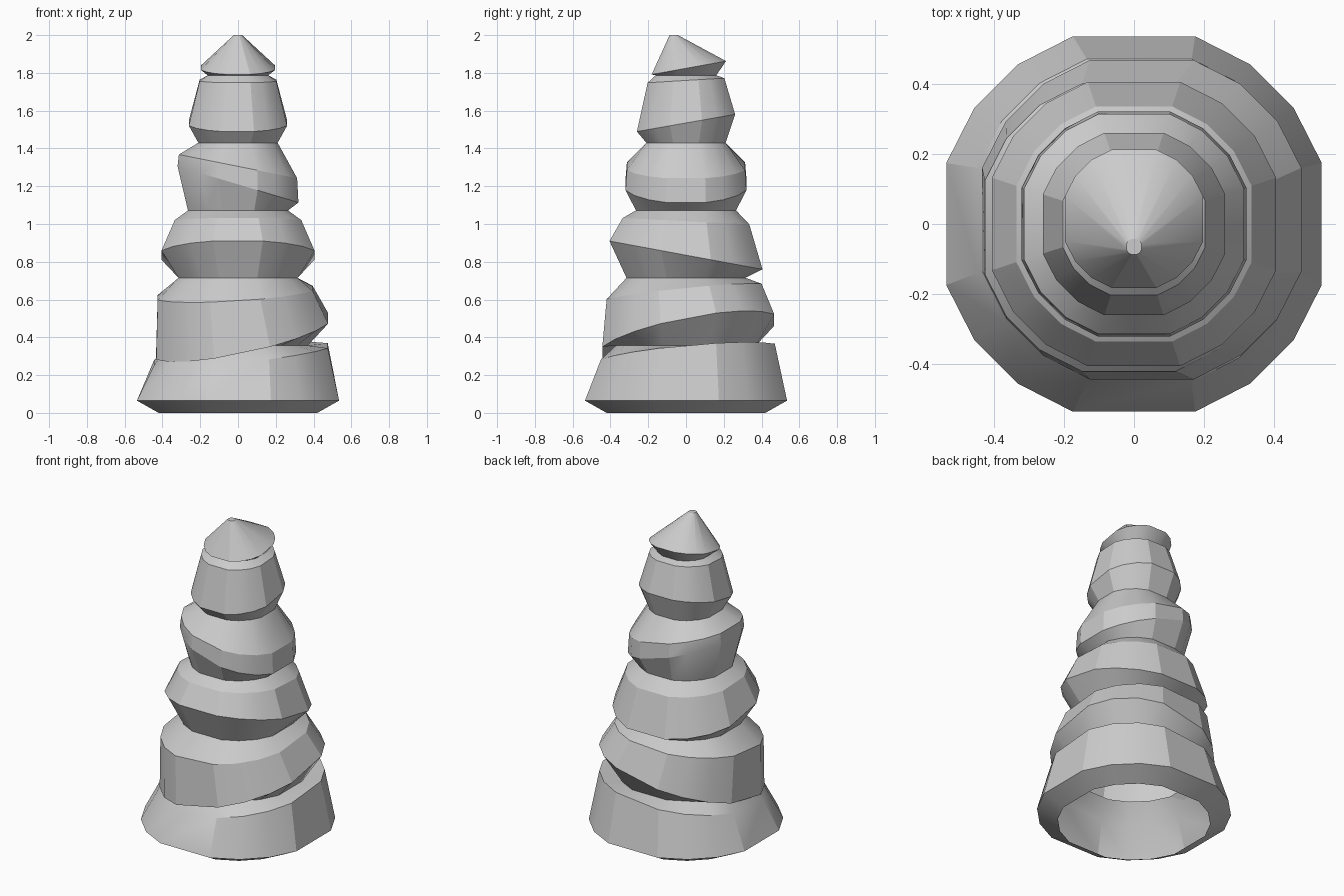
import bpy, bmesh, math

if "Cube" in bpy.data.objects:
    bpy.data.objects.remove(bpy.data.objects["Cube"])

# Cross-section: 20-gon with the four axis corners cut away (16 sides)
ANGLES = [math.radians(a) for a in range(0, 360, 18) if a % 90]
APOTHEM = math.cos(math.radians(18))


def ring(bm, half, z, tilt_x=0, tilt_y=0, cx=0, cy=0):
    """Ring of given half-width whose plane tilts by tilt_x / tilt_y."""
    r = half / APOTHEM
    verts = []
    for a in ANGLES:
        x, y = r * math.cos(a), r * math.sin(a)
        verts.append(bm.verts.new((x + cx, y + cy, z + tilt_x * x + tilt_y * y)))
    return verts


def tier(name, rings, capped=False):
    """Skin a stack of tilted rings into one tier."""
    bm = bmesh.new()
    loops = [ring(bm, *spec) for spec in rings]
    n = len(ANGLES)
    for lo, hi in zip(loops, loops[1:]):
        for i in range(n):
            j = (i + 1) % n
            bm.faces.new((lo[i], lo[j], hi[j], hi[i]))
    if capped:
        bm.faces.new(loops[-1])
    mesh = bpy.data.meshes.new(name)
    bm.to_mesh(mesh)
    bm.free()
    obj = bpy.data.objects.new(name, mesh)
    bpy.context.collection.objects.link(obj)
    bpy.ops.object.select_all(action='DESELECT')
    obj.select_set(True)
    bpy.context.view_layer.objects.active = obj
    bpy.ops.object.shade_smooth_by_angle(angle=math.radians(22))
    return obj


# Each ring: half-width, height, tilt in x, tilt in y, centre x, centre y
tier("base_tier", [
    (0.42, 0.0),
    (0.535, 0.065),
    (0.46, 0.31, 0.10, 0.09, 0.015, 0.01),
    (0.37, 0.357)])

tier("second_tier", [
    (0.37, 0.357),
    (0.455, 0.405, 0.21, 0.19, 0.022, 0.012),
    (0.41, 0.635, 0.06, 0.10, -0.015, -0.01),
    (0.315, 0.715)])

tier("third_tier", [
    (0.315, 0.715),
    (0.405, 0.835, 0, -0.185),
    (0.335, 1.015, 0, -0.05),
    (0.265, 1.072)])

tier("fourth_tier", [
    (0.265, 1.072),
    (0.32, 1.21, -0.30, 0),
    (0.313, 1.305, -0.20, 0),
    (0.21, 1.43)])

tier("fifth_tier", [
    (0.21, 1.43),
    (0.26, 1.535, 0, 0.175),
    (0.203, 1.76, 0, 0.06),
    (0.16, 1.787)])

# Leaning pointed cap
tier("cap", [
    (0.16, 1.787),
    (0.197, 1.827, 0, 0.18, 0, 0.015),
    (0.022, 2.0, 0, 0, 0, -0.065)], capped=True)
